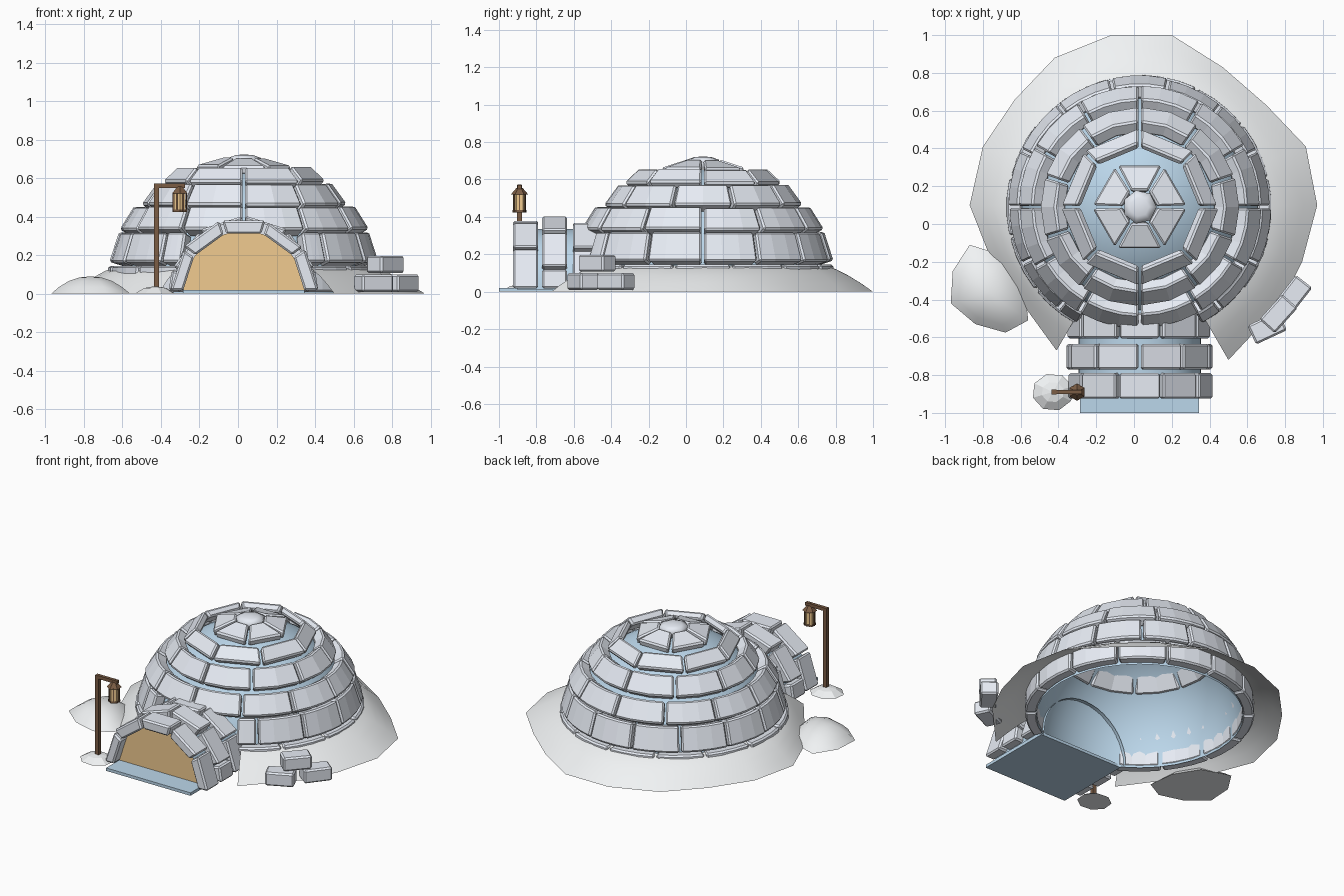
import bpy, bmesh, math, random
from math import sin, cos, radians, pi

if "Cube" in bpy.data.objects:
    bpy.data.objects.remove(bpy.data.objects["Cube"])
random.seed(4)
CX, CY = 0.03, 0.09


def material(name, r, g, b):
    m = bpy.data.materials.new(name)
    m.diffuse_color = (r, g, b, 1)
    m.use_nodes = True
    m.node_tree.nodes["Principled BSDF"].inputs["Base Color"].default_value = m.diffuse_color
    return m


SNOW = material("packed_snow", 0.80, 0.84, 0.91)
DRIFT = material("loose_snow", 0.88, 0.90, 0.91)
ICE = material("blue_ice", 0.50, 0.68, 0.83)
WOOD = material("dark_wood", 0.20, 0.11, 0.06)
GLOW = material("warm_glow", 0.88, 0.60, 0.28)


def finish(name, bm, mat, bevel=0, smooth=False, recalc=True):
    if recalc:
        bmesh.ops.recalc_face_normals(bm, faces=bm.faces)
    me = bpy.data.meshes.new(name)
    bm.to_mesh(me)
    bm.free()
    ob = bpy.data.objects.new(name, me)
    bpy.context.collection.objects.link(ob)
    me.materials.append(mat)
    for p in me.polygons:
        p.use_smooth = smooth
    if bevel:
        m = ob.modifiers.new("bevel", 'BEVEL')
        m.width, m.segments, m.limit_method = bevel, 1, 'ANGLE'
        m.angle_limit = radians(35)
    return ob


def grid(bm, rows, closed=False):
    """Skin a list of equal-length point rows with quads."""
    vs = [[bm.verts.new(p) for p in row] for row in rows]
    n = len(rows[0])
    for a, b in zip(vs, vs[1:]):
        for i in range(n if closed else n - 1):
            j = (i + 1) % n
            bm.faces.new((a[i], a[j], b[j], b[i]))
    return vs


def arc_block(bm, section, a0, a1, segs, place):
    """Sweep a 4-point section between two angles."""
    rows = []
    for k in range(segs + 1):
        a = radians(a0 + (a1 - a0) * k / segs)
        rows.append([place(r, h, a) for r, h in section])
    vs = grid(bm, rows, True)
    bm.faces.new(vs[0])
    bm.faces.new(vs[-1])


def dome_place(r, h, a):
    return (CX + r * cos(a), CY + r * sin(a), h)


def tunnel_place(r, h, a):
    return (CX + r * cos(a), h, 0.01 + r * sin(a))


def box(name, loc, size, mat, rot=0, bevel=0):
    bm = bmesh.new()
    bmesh.ops.create_cube(bm, size=1)
    bmesh.ops.scale(bm, vec=size, verts=bm.verts)
    ob = finish(name, bm, mat, bevel)
    ob.location, ob.rotation_euler = loc, (0, 0, radians(rot))
    return ob


def cone(name, loc, r1, r2, h, mat, n=6):
    bm = bmesh.new()
    bmesh.ops.create_cone(bm, cap_ends=True, segments=n, radius1=r1, radius2=r2, depth=h)
    ob = finish(name, bm, mat)
    ob.location = loc
    return ob


# dome block courses: bottom radius/z, top radius/z, count, half-step shift, facets
courses = [
    (0.705, 0.01, 0.70, 0.145, 14, 0.5, 3),
    (0.695, 0.165, 0.645, 0.32, 14, 0, 3),
    (0.645, 0.335, 0.57, 0.455, 12, 0, 3),
    (0.53, 0.465, 0.45, 0.575, 10, 0.5, 2),
    (0.42, 0.585, 0.34, 0.66, 8, 0, 1),
    (0.25, 0.665, 0.10, 0.708, 6, 0, 1),
]
for ci, (r0, z0, r1, z1, n, shift, segs) in enumerate(courses):
    bm = bmesh.new()
    L = math.hypot(r1 - r0, z1 - z0)
    nr, nz = (z1 - z0) / L, (r0 - r1) / L
    step = 360 / n
    gap = math.degrees(0.007 / ((r0 + r1) / 2))
    for k in range(n):
        mid = ((k + 0.5 + shift) * step + 90) % 360 - 90
        a0, a1 = mid - step / 2 + gap, mid + step / 2 - gap
        if ci < 2:                      # doorway opening
            a0, a1 = max(a0, -62), min(a1, 242)
            if a1 - a0 < 4:
                continue
        j, t = random.uniform(-0.006, 0.006), 0.075 if ci < 4 else 0.05
        sec = [(r0 + j * nr, z0 + j * nz), (r1 + j * nr, z1 + j * nz),
               (r1 - t * nr, z1 - t * nz), (r0 - t * nr, max(0.01, z0 - t * nz))]
        arc_block(bm, sec, a0, a1, segs, dome_place)
    finish(f"dome_course_{ci + 1}", bm, SNOW, 0.01)

# cap stone
bm = bmesh.new()
rows = [[dome_place(r, z, 2 * pi * k / 7) for k in range(7)]
        for r, z in ((0.09, 0.66), (0.09, 0.705), (0.05, 0.719))]
vs = grid(bm, rows, True)
tip = bm.verts.new((CX, CY, 0.724))
for k in range(7):
    bm.faces.new((vs[-1][k], vs[-1][(k + 1) % 7], tip))
bm.faces.new(vs[0])
finish("cap_stone", bm, SNOW, smooth=True)

# ice lining of the dome, open below
bm = bmesh.new()
rows = []
for i in range(11):
    e = i / 11 * pi / 2
    rows.append([dome_place(0.635 * cos(e), 0.66 * sin(e), 2 * pi * k / 36) for k in range(36)])
vs = grid(bm, rows, True)
bm.faces.new(vs[-1])
finish("dome_lining", bm, ICE, smooth=True)

# tunnel arch rings, alternate rings shifted half a block
for i, (y0, y1, r) in enumerate(((-0.925, -0.79, 0.385), (-0.77, -0.635, 0.392), (-0.605, -0.47, 0.38))):
    bm = bmesh.new()
    cuts = [0, 18, 54, 90, 126, 162, 180] if i == 1 else [0, 36, 72, 108, 144, 180]
    for a0, a1 in zip(cuts, cuts[1:]):
        q = r + random.uniform(-0.006, 0.006)
        sec = [(q, y0), (q, y1), (0.315, y1), (0.315, y0)]
        arc_block(bm, sec, a0 + 1.2, a1 - 1.2, 1, tunnel_place)
    finish(f"tunnel_ring_{i + 1}", bm, SNOW, 0.01)

# tunnel lining, floor and glowing doorway
bm = bmesh.new()
grid(bm, [[tunnel_place(0.325, y, pi * k / 20) for k in range(21)] for y in (-0.9, -0.43)])
finish("tunnel_lining", bm, ICE, smooth=True)
box("tunnel_floor", (CX, -0.735, 0.01), (0.63, 0.53, 0.02), ICE)
bm = bmesh.new()
bm.faces.new([bm.verts.new(tunnel_place(0.315, -0.86, pi * k / 20)) for k in range(21)])
finish("doorway_glow", bm, GLOW)

# snow bank sheet around the dome
outer = [(-0.41, -0.67), (-0.57, -0.45), (-0.76, -0.18), (-0.87, 0.1), (-0.8, 0.41), (-0.63, 0.66),
         (-0.42, 0.88), (-0.12, 1.0), (0.2, 1.0), (0.47, 0.83), (0.7, 0.63), (0.91, 0.41),
         (0.97, 0.1), (0.89, -0.2), (0.78, -0.42), (0.5, -0.72)]
bm = bmesh.new()
rows = []
for t in (0, 0.25, 0.5, 0.75, 1):
    row = []
    for x, y in outer:
        a = math.atan2(y - CY, x - CX)
        ix, iy, _ = dome_place(0.66, 0, a)
        row.append((ix + (x - ix) * t, iy + (y - iy) * t, 0.14 * (1 - t ** 1.35)))
    rows.append(row)
grid(bm, rows)
finish("snow_bank", bm, DRIFT, smooth=True)


def mound(name, outline, height, levels, smooth):
    bm = bmesh.new()
    n = len(outline)
    mx, my = sum(p[0] for p in outline) / n, sum(p[1] for p in outline) / n
    rows = [[(mx + (x - mx) * s, my + (y - my) * s, height * (1 - s ** 2.2)) for x, y in outline]
            for s in levels]
    vs = grid(bm, rows, True)
    tip = bm.verts.new((mx, my, height))
    for k in range(n):
        bm.faces.new((vs[-1][k], vs[-1][(k + 1) % n], tip))
    base = bm.faces.new(vs[0])
    ob = finish(name, bm, DRIFT, smooth=smooth)
    for p in ob.data.polygons:
        if len(p.vertices) == n:
            p.use_smooth = False
    if smooth:
        ob.data.attributes.new("sharp_edge", 'BOOLEAN', 'EDGE')
        for e in ob.data.edges:
            e.use_edge_sharp = max(e.vertices) < n
    return ob


# snow heaps
mound("side_drift", [(-0.87, -0.11), (-0.68, -0.17), (-0.58, -0.33), (-0.56, -0.51), (-0.68, -0.575),
                     (-0.84, -0.53), (-0.97, -0.42), (-0.96, -0.25)], 0.09, (1, 0.8, 0.55, 0.28), True)
mound("lamp_drift", [(-0.43 + 0.11 * cos(k * pi / 4 + 0.3), -0.89 + 0.1 * sin(k * pi / 4 + 0.3))
                     for k in range(8)], 0.04, (1, 0.55), False)

# spare blocks
box("spare_block_left", (0.705, -0.55, 0.055), (0.18, 0.11, 0.09), SNOW, 25, 0.01)
box("spare_block_right", (0.845, -0.375, 0.055), (0.18, 0.11, 0.09), SNOW, 52, 0.01)
box("spare_block_top", (0.765, -0.475, 0.152), (0.18, 0.11, 0.09), SNOW, 48, 0.01)

# lamp post and lantern
box("lamp_post", (-0.423, -0.89, 0.295), (0.026, 0.026, 0.55), WOOD)
box("lamp_arm", (-0.355, -0.89, 0.56), (0.16, 0.022, 0.022), WOOD)
LX, LY = -0.302, -0.89
cone("lantern_glass", (LX, LY, 0.475), 0.035, 0.035, 0.10, GLOW)
cone("lantern_base", (LX, LY, 0.43), 0.038, 0.038, 0.012, WOOD)
cone("lantern_roof", (LX, LY, 0.538), 0.046, 0.016, 0.035, WOOD)
cone("lantern_hook", (LX, LY, 0.56), 0.01, 0.01, 0.025, WOOD)
for k in range(6):
    a = k * pi / 3
    box(f"lantern_bar_{k + 1}", (LX + 0.034 * cos(a), LY + 0.034 * sin(a), 0.475),
        (0.006, 0.006, 0.10), WOOD, k * 60)
